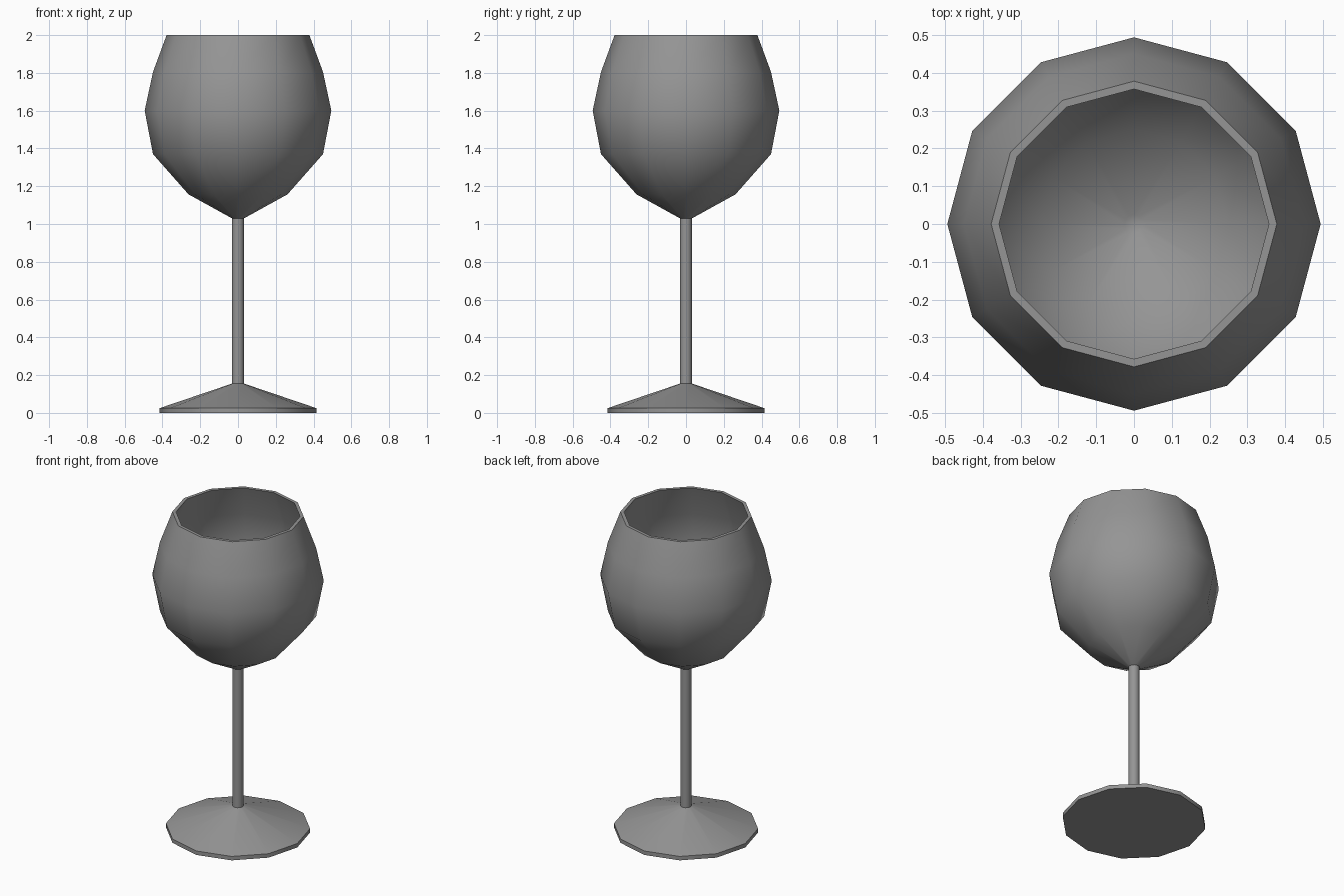
import bpy, bmesh, math

if "Cube" in bpy.data.objects:
    bpy.data.objects.remove(bpy.data.objects["Cube"])

SIDES = 12
glass = bpy.data.materials.new("grey_glass")
glass.diffuse_color = (0.3, 0.3, 0.3, 1)
glass.use_nodes = True
glass.node_tree.nodes["Principled BSDF"].inputs["Base Color"].default_value = glass.diffuse_color


def lathe(name, profile, smooth_angle):
    """Spin a (radius, z) profile, listed so that its faces point outward."""
    bm = bmesh.new()
    rings = []
    for r, z in profile:
        if r == 0:
            rings.append([bm.verts.new((0, 0, z))] * SIDES)
        else:
            rings.append([bm.verts.new((r * math.cos(2 * math.pi * i / SIDES),
                                        r * math.sin(2 * math.pi * i / SIDES), z))
                          for i in range(SIDES)])
    for a, b in zip(rings, rings[1:]):
        for i in range(SIDES):
            j = (i + 1) % SIDES
            bm.faces.new(dict.fromkeys((a[i], a[j], b[j], b[i])))
    mesh = bpy.data.meshes.new(name)
    bm.to_mesh(mesh)
    bm.free()
    mesh.materials.append(glass)
    obj = bpy.data.objects.new(name, mesh)
    bpy.context.collection.objects.link(obj)
    bpy.ops.object.select_all(action='DESELECT')
    obj.select_set(True)
    bpy.context.view_layer.objects.active = obj
    bpy.ops.object.shade_smooth_by_angle(angle=math.radians(smooth_angle))
    return obj


# Foot: thin rim with a shallow cone on top
lathe("foot", [(0, 0), (0.415, 0), (0.415, 0.025), (0.032, 0.155)], 35)

# Stem: straight thin rod
lathe("stem", [(0.032, 0.155), (0.032, 1.03)], 35)

# Bowl: outer wall, flat rim, then inner wall down to the bottom
outer = [(0.032, 1.03), (0.262, 1.157), (0.45, 1.37),
         (0.494, 1.6), (0.45, 1.805), (0.378, 2.0)]
inner = [(0.357, 2.0), (0.429, 1.802), (0.472, 1.6),
         (0.431, 1.38), (0.25, 1.175), (0.025, 1.052), (0, 1.052)]
lathe("bowl", outer + inner, 50)
